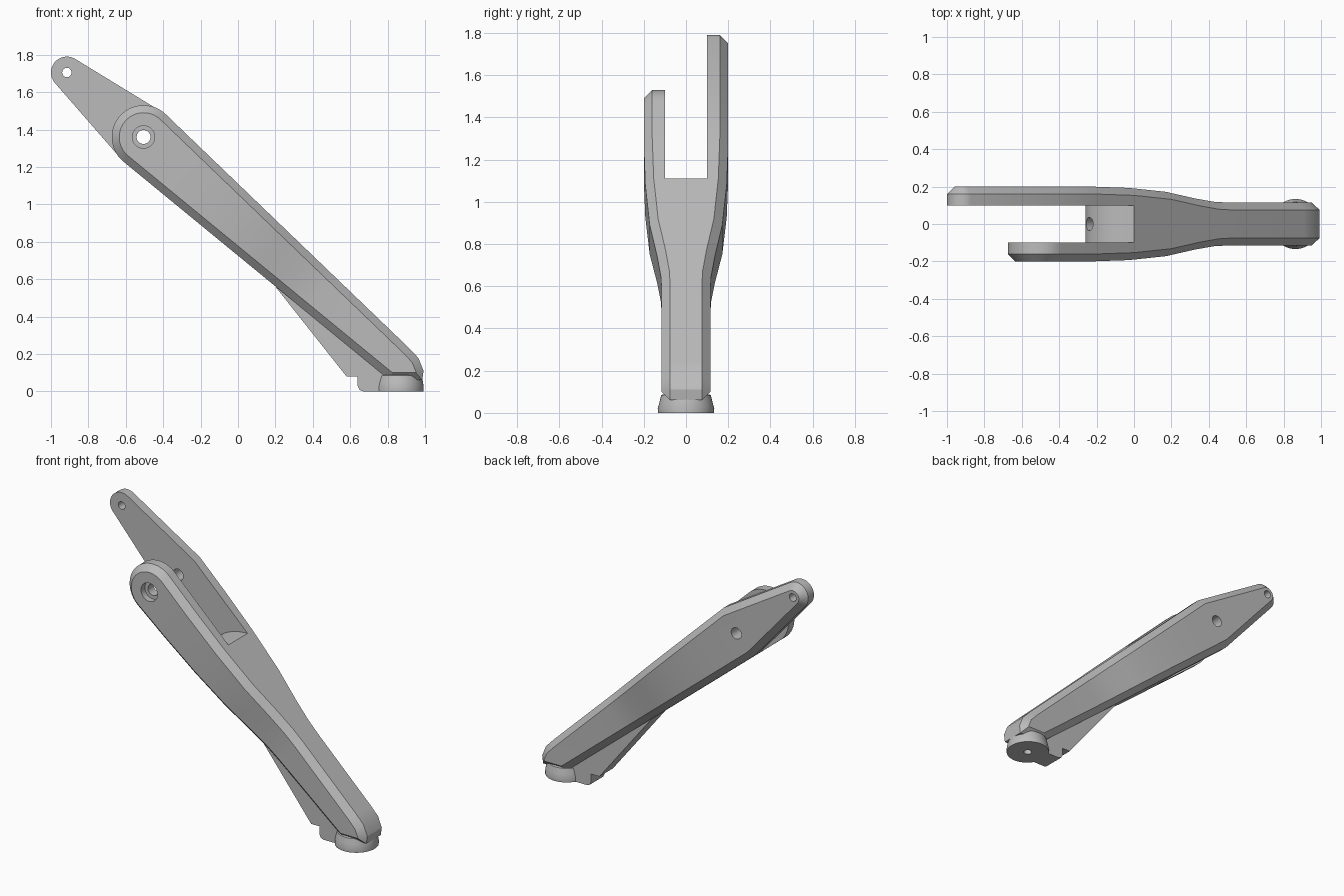
import bpy, bmesh
from math import sin, cos, radians, pi
from mathutils import Vector, Matrix

cube = bpy.data.objects.get("Cube")
if cube:
    bpy.data.objects.remove(cube, do_unlink=True)

grey = bpy.data.materials.new("plain grey")
grey.use_nodes = True
grey.diffuse_color = (0.5, 0.5, 0.5, 1)
grey.node_tree.nodes["Principled BSDF"].inputs["Base Color"].default_value = (0.5, 0.5, 0.5, 1)


def make(name, bm):
    bmesh.ops.recalc_face_normals(bm, faces=bm.faces)
    mesh = bpy.data.meshes.new(name)
    bm.to_mesh(mesh)
    bm.free()
    mesh.materials.append(grey)
    obj = bpy.data.objects.new(name, mesh)
    bpy.context.collection.objects.link(obj)
    return obj


def arc(cx, cz, rx, rz, start, end, steps):
    angles = [radians(start + (end - start) * i / steps) for i in range(steps + 1)]
    return [(cx + rx * cos(a), cz + rz * sin(a)) for a in angles]


def inset(points, d):
    """Offset a counter-clockwise outline inwards."""
    result = []
    for i, p in enumerate(points):
        p = Vector(p)
        a = (p - Vector(points[i - 1])).normalized()
        b = (Vector(points[(i + 1) % len(points)]) - p).normalized()
        na, nb = Vector((-a.y, a.x)), Vector((-b.y, b.x))
        result.append(p + (na + nb) * d / (1 + na.dot(nb)))
    return result


def loft(name, layers):
    """Join equal outlines in the xz plane, each at its own y."""
    bm = bmesh.new()
    rings = [[bm.verts.new((x, y, z)) for x, z in pts] for y, pts in layers]
    n = len(rings[0])
    for r, s in zip(rings, rings[1:]):
        for i in range(n):
            j = (i + 1) % n
            bm.faces.new((r[i], r[j], s[j], s[i]))
    bm.faces.new(rings[0])
    bm.faces.new(rings[-1])
    return make(name, bm)


def pin(name, centre, direction, radius, length):
    """Cylinder cutter."""
    bm = bmesh.new()
    turn = Vector(direction).to_track_quat("Z", "Y").to_matrix().to_4x4()
    bmesh.ops.create_cone(bm, cap_ends=True, segments=32, radius1=radius, radius2=radius,
                          depth=length, matrix=Matrix.Translation(centre) @ turn)
    return make(name, bm)


def combine(obj, other, operation):
    mod = obj.modifiers.new("combine", "BOOLEAN")
    mod.operation, mod.solver, mod.object = operation, "EXACT", other
    deps = bpy.context.evaluated_depsgraph_get()
    obj.data = bpy.data.meshes.new_from_object(obj.evaluated_get(deps))
    obj.modifiers.clear()
    bpy.data.objects.remove(other, do_unlink=True)


# Outlines: the front tine ends in a round eye, the back one in a long tip
PIVOT, TIP, CHAMFER = (-0.505, 1.36), (-0.915, 1.705), 0.04
eye = arc(*PIVOT, 0.17, 0.17, 46, 231, 28)
tip = [eye[0]] + arc(*TIP, 0.085, 0.085, 59, 220, 20) + [eye[-1]]
heel = [(0.81, 0.061), (0.985, 0.06), (0.992, 0.11), (0.965, 0.178), (0.91, 0.236)]

arm = loft("forked_arm", [(0.1, eye + heel), (-0.16, eye + heel),
                          (-0.2, inset(eye + heel, CHAMFER))])
back = loft("back_tine", [(0.1, tip + heel), (0.16, tip + heel),
                          (0.2, inset(tip + heel, CHAMFER))])
combine(arm, back, "UNION")

# Narrow the arm smoothly towards its foot
taper = [(-1.5, 0.2), (-1.11, 0.193), (-0.72, 0.172), (-0.42, 0.137), (-0.22, 0.119), (-0.08, 0.115)]


def half_width(t):
    if t <= taper[0][0]:
        return taper[0][1]
    for (t0, w0), (t1, w1) in zip(taper, taper[1:]):
        if t <= t1:
            return w0 + (w1 - w0) * (t - t0) / (t1 - t0)
    return taper[-1][1]


bm = bmesh.new()
bm.from_mesh(arm.data)
cuts = [t for t, w in taper] + [-1.3, -0.92, -0.57, -0.32]
for t in cuts:
    bmesh.ops.bisect_plane(bm, geom=bm.verts[:] + bm.edges[:] + bm.faces[:], dist=0.0001,
                           plane_co=(t, 0, 0), plane_no=(1, 0, -1))
for v in bm.verts:
    shift = 0.2 - half_width(v.co.x - v.co.z)
    if abs(v.co.y) > 0.09:
        v.co.y -= shift if v.co.y > 0 else -shift
bm.to_mesh(arm.data)
bm.free()

# Slot between the tines, with a rounded floor
floor = arc(0, 0.93, 0.26, 0.18, 180, 90, 14)
slot = [(-1.2, 0.6), (-0.26, 0.6)] + floor + [(0, 2), (-1.2, 2)]
combine(arm, loft("slot_cutter", [(-0.1, slot), (0.1, slot)]), "DIFFERENCE")

# Bolt holes
Y = (0, 1, 0)
for centre, direction, radius, length in [
        ((PIVOT[0], 0, PIVOT[1]), Y, 0.037, 1),
        ((PIVOT[0], -0.21, PIVOT[1]), Y, 0.06, 0.1),
        ((TIP[0], 0.15, TIP[1]), Y, 0.025, 0.4),
        ((-0.24, 0, 1.0), (0.72, 0, -0.69), 0.035, 0.3)]:
    combine(arm, pin("hole_cutter", centre, direction, radius, length), "DIFFERENCE")

# Stiffening rib under the arm
rib_side = [(0.2, 0.56), (0.58, 0.08), (0.64, 0.08), (0.64, 0.03), (0.65, 0.008), (0.67, 0),
            (0.8, 0), (0.82, 0.1), (0.3, 0.52)]
rib = loft("lower_rib", [(-0.07, rib_side), (0.07, rib_side)])

# Round flared foot with a screw hole
bm = bmesh.new()
profile = [(0.025, 0.055), (0.025, 0), (0.132, 0), (0.134, 0.02), (0.126, 0.05), (0.117, 0.085), (0.06, 0.1)]
rings = [[bm.verts.new((0.863 + min(r, 0.13) * cos(a), r * sin(a), z))
          for a in [2 * pi * i / 48 for i in range(48)]] for r, z in profile]
for r, s in zip(rings, rings[1:]):
    for i in range(48):
        j = (i + 1) % 48
        bm.faces.new((r[i], r[j], s[j], s[i]))
bm.faces.new(rings[0])
bm.faces.new(rings[-1])
foot = make("foot", bm)

# Smooth curved faces, keep edges crisp
bpy.ops.object.select_all(action="DESELECT")
for obj in (arm, rib, foot):
    obj.select_set(True)
bpy.context.view_layer.objects.active = arm
bpy.ops.object.shade_smooth_by_angle(angle=radians(25))
